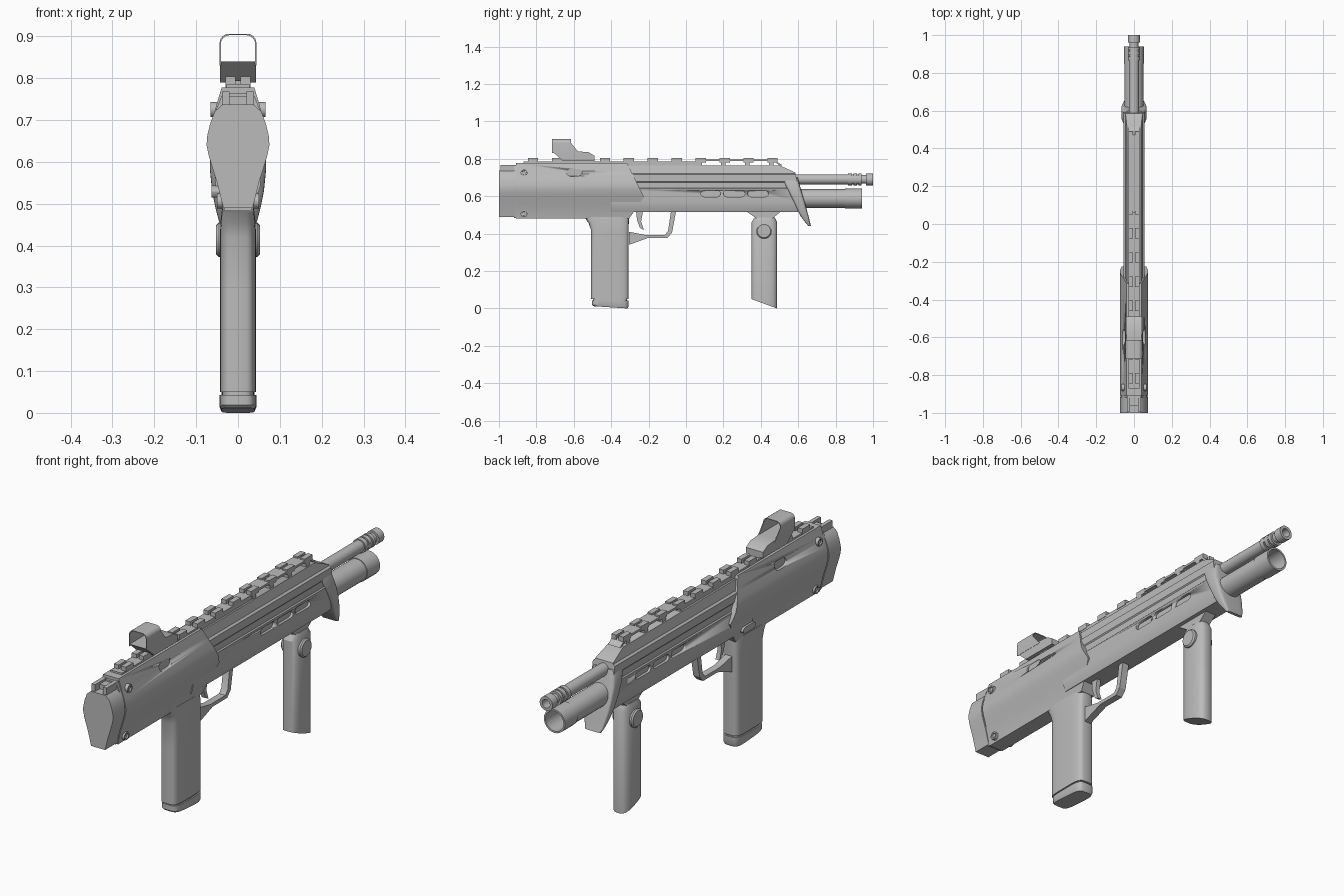
import bpy, bmesh, math
from mathutils import Vector

if "Cube" in bpy.data.objects:
    bpy.data.objects.remove(bpy.data.objects["Cube"])

grey = bpy.data.materials.new("plain_grey")
grey.use_nodes = True
grey.diffuse_color = (0.5, 0.5, 0.5, 1)
grey.node_tree.nodes["Principled BSDF"].inputs["Base Color"].default_value = (0.5, 0.5, 0.5, 1)


def finish(name, bm, angle=30):
    bmesh.ops.recalc_face_normals(bm, faces=bm.faces)
    mesh = bpy.data.meshes.new(name)
    bm.to_mesh(mesh)
    bm.free()
    ob = bpy.data.objects.new(name, mesh)
    bpy.context.collection.objects.link(ob)
    mesh.materials.append(grey)
    bpy.ops.object.select_all(action='DESELECT')
    ob.select_set(True)
    bpy.context.view_layer.objects.active = ob
    bpy.ops.object.shade_smooth_by_angle(angle=math.radians(angle))
    return ob


def loft(name, rings, cuts=()):
    """Skin closed rings, cap both ends, trim by planes (point, outward normal)."""
    bm = bmesh.new()
    rows = [[bm.verts.new(p) for p in ring] for ring in rings]
    n = len(rows[0])
    for a, b in zip(rows, rows[1:]):
        for i in range(n):
            bm.faces.new((a[i], a[(i + 1) % n], b[(i + 1) % n], b[i]))
    bm.faces.new(rows[0])
    bm.faces.new(rows[-1])
    for point, normal in cuts:
        geom = bm.verts[:] + bm.edges[:] + bm.faces[:]
        bmesh.ops.bisect_plane(bm, geom=geom, plane_co=point, plane_no=normal, clear_outer=True)
        bmesh.ops.holes_fill(bm, edges=[e for e in bm.edges if e.is_boundary])
    return finish(name, bm)


def along_y(name, half, y0, y1, cuts=()):
    """Prism along y from half a cross-section of (x, z) points."""
    section = half + [(-x, z) for x, z in reversed(half)]
    return loft(name, [[(x, y, z) for x, z in section] for y in (y0, y1)], cuts)


def plate(name, side, x0, x1):
    """Side profile of (y, z) points extruded across x."""
    return loft(name, [[(x, y, z) for y, z in side] for x in (x0, x1)])


def box(name, x0, x1, y0, y1, z0, z1):
    return plate(name, [(y0, z0), (y1, z0), (y1, z1), (y0, z1)], x0, x1)


def oval(z, y0, y1, hw, power=0.5, n=32, tilt=0):
    """Rounded rectangle ring lying at height z."""
    ring = []
    for i in range(n):
        t = 2 * math.pi * i / n
        c, s = math.cos(t), math.sin(t)
        u = math.copysign(abs(s) ** power, s)
        ring.append((hw * math.copysign(abs(c) ** power, c),
                     (y0 + y1) / 2 + (y1 - y0) / 2 * u, z + tilt * u))
    return ring


def lathe(name, profile, z, n=28):
    """Turn (y, radius) points about a y axis at height z."""
    return loft(name, [[(r * math.cos(2 * math.pi * i / n), y, z + r * math.sin(2 * math.pi * i / n))
                        for i in range(n)] for y, r in profile])


def disc(name, y, z, profile, n=24):
    """Turn (x, radius) points about an x axis."""
    return loft(name, [[(x, y + r * math.cos(2 * math.pi * i / n), z + r * math.sin(2 * math.pi * i / n))
                        for i in range(n)] for x, r in profile])


def stadium(y0, y1, z0, z1):
    r = (z1 - z0) / 2
    pts = []
    for i in range(14):
        t = -math.pi / 2 + math.pi * (i if i < 7 else i - 1) / 6
        c = y1 - r if i < 7 else y0 + r
        pts.append((c + r * math.cos(t), z0 + r + r * math.sin(t)))
    return pts


def carve(ob, cutter):
    mod = ob.modifiers.new("cut", 'BOOLEAN')
    mod.operation, mod.object, mod.solver = 'DIFFERENCE', cutter, 'EXACT'
    bpy.context.view_layer.objects.active = ob
    bpy.ops.object.modifier_apply(modifier=mod.name)
    bpy.data.objects.remove(cutter)


# Rear shell with arrow-shaped front edge, and butt pad
side = [(.035, .48), (.04, .51), (.05, .55), (.061, .585), (.07, .615),
        (.075, .64), (.074, .66), (.067, .69), (.056, .72)]
front_cuts = [(Vector((0, -.225, .596)), Vector((0, .182, .09))),
              (Vector((0, -.225, .596)), Vector((0, .117, -.08)))]
shell = along_y("rear_shell", side + [(.052, .735), (.039, .778)], -.908, -.2, front_cuts)
along_y("butt_pad", [(.035, .49)] + side[1:] + [(.037, .737)], -1, -.915)
along_y("butt_joint", [(x * .94, z + .004) for x, z in side] + [(.036, .765)], -.92, -.9)
for s in (-1, 1):
    box("butt_latch_side", s * .02, s * .038, -.993, -.91, .73, .768)
box("butt_latch_centre", -.02, .02, -.96, -.91, .73, .758)

# Front receiver with side grooves and sloped nose
lower = [(.044, .516), (.053, .54), (.056, .57), (.056, .64)]
upper = [(.051, .645), (.051, .674), (.055, .679), (.055, .715), (.046, .722), (.036, .765)]
body = along_y("front_receiver", lower + upper, -.4, .6,
               [(Vector((0, .5, .765)), Vector((0, .045, .1))),
                (Vector((0, .585, .727)), Vector((0, .17, .03)))])

# Recessed slots and shell port on both sides
for s in (-1, 1):
    for y0, y1 in ((.08, .185), (.2, .315), (.33, .44)):
        carve(body, plate("slot_cutter", stadium(y0, y1, .597, .629), s * .044, s * .08))
    carve(shell, plate("port_cutter", stadium(-.64, -.555, .708, .746), s * .047, s * .09))
    for z, x in ((.725, .066), (.506, .05)):
        disc("shell_pin", -.866, z, [(s * .03, .018), (s * x, .018), (s * x, .012),
                                     (s * (x - .006), .011), (s * (x - .006), .001)])

# Release button on one side only
plate("release_button", stadium(-.41, -.32, .515, .543), -.063, -.03)

# Nose cap with down-swept lip
caps = [(.7, .51, .598, .05), (.67, .525, .605, .06), (.63, .545, .617, .067), (.58, .57, .632, .067),
        (.53, .593, .645, .062), (.49, .615, .656, .054), (.46, .638, .663, .046), (.44, .655, .669, .038)]
loft("nose_cap", [oval(z, a, b, w, .35) for z, a, b, w in caps])

# Barrel, muzzle device and lower tube
lathe("barrel", [(.45, .027), (.87, .027)], .69)
lathe("muzzle_device", [(.865, .027), (.865, .032), (.887, .032), (.887, .026), (.895, .026), (.895, .032),
                        (.915, .032), (.915, .026), (.922, .026), (.922, .032), (.938, .032), (.938, .023),
                        (.962, .023), (.962, .032), (1, .032), (1, .019), (.93, .019), (.93, .001)], .69)
for s in (-1, 1):
    box("muzzle_rib", s * .02, s * .031, .87, .93, .682, .698)
lathe("lower_tube", [(.5, .05), (.85, .05), (.85, .053), (.94, .053), (.94, .045), (.75, .045), (.75, .001)], .588)

# Top rail with paired teeth and raised front bridge
box("rail_base", -.028, .028, -.87, .07, .765, .786)
plate("rail_bridge", [(.07, .787), (.47, .787), (.5, .765), (.515, .765), (.47, .797), (.07, .797)], -.03, .03)
for y in (.06, .187, .315, .443):
    box("bridge_post", -.03, .03, y, y + .025, .76, .795)
for i in range(11):
    y = -.845 + i * .128
    for s in (-1, 1):
        box("rail_tooth", s * .006, s * .03, y, y + .055, .78, .804)

# Reflex sight: solid base and thin open hood
plate("sight_base", [(-.66, .79), (-.49, .79), (-.49, .817), (-.52, .835), (-.58, .84), (-.716, .84)], -.043, .043)
box("sight_clamp", -.025, .025, -.67, -.49, .775, .795)


def hood_ring(y, hw, top, slope):
    arc = [(hw - .022 + .022 * math.cos(t), top - .022 + .022 * math.sin(t))
           for t in [i * math.pi / 12 for i in range(7)]]
    half = [(hw, .83)] + arc
    full = half + [(-x, z) for x, z in reversed(half)]
    return [(x, y + max(0, .866 - z) * slope, z) for x, z in full]


bm = bmesh.new()
loops = [[bm.verts.new(p) for p in hood_ring(*a)] for a in
         ((-.716, .044, .906, 0), (-.614, .044, .906, 1.2), (-.614, .041, .903, 1.2), (-.716, .041, .903, 0))]
for k in range(4):
    a, b = loops[k], loops[(k + 1) % 4]
    for i in range(len(a) - 1):
        bm.faces.new((a[i], a[i + 1], b[i + 1], b[i]))
for i in (0, -1):
    bm.faces.new([l[i] for l in loops])
finish("sight_hood", bm)

# Pistol grip with flared top, and magazine base
grip = [(.05, -.508, -.307, .043), (.3, -.508, -.307, .043), (.42, -.508, -.307, .043),
        (.455, -.52, -.306, .042), (.49, -.545, -.305, .038)]
loft("pistol_grip", [oval(z, a, b, w, .45) for z, a, b, w in grip])
loft("magazine_neck", [oval(z, -.497, -.315, .038, .45) for z in (.03, .06)])
loft("magazine_base", [oval(.006, -.495, -.312, .04, .45, tilt=-.006),
                       oval(.015, -.502, -.307, .044, .45, tilt=-.004),
                       oval(.043, -.502, -.307, .044, .45)])

# Trigger and guard
plate("trigger_guard", [(-.305, .34), (-.203, .377), (-.1, .377), (-.075, .404), (-.053, .52),
                        (-.08, .52), (-.096, .414), (-.112, .393), (-.22, .393), (-.305, .41)], -.016, .016)
plate("trigger", [(-.267, .52), (-.23, .52), (-.24, .463), (-.225, .42), (-.246, .43), (-.262, .473)], -.01, .01)

# Foregrip with slanted foot, mount and round buttons
loft("foregrip", [oval(-.05, .35, .487, .04, .7), oval(.46, .35, .487, .04, .7), oval(.485, .365, .475, .03, .7)],
     [(Vector((0, .487, 0)), Vector((0, -.05, -.137)))])
plate("foregrip_mount", [(.32, .52), (.51, .52), (.485, .5), (.46, .48), (.38, .48), (.35, .5)], -.026, .026)
for s in (-1, 1):
    disc("foregrip_button", .417, .414, [(s * .02, .041), (s * .046, .041), (s * .052, .035), (s * .052, .001)])
